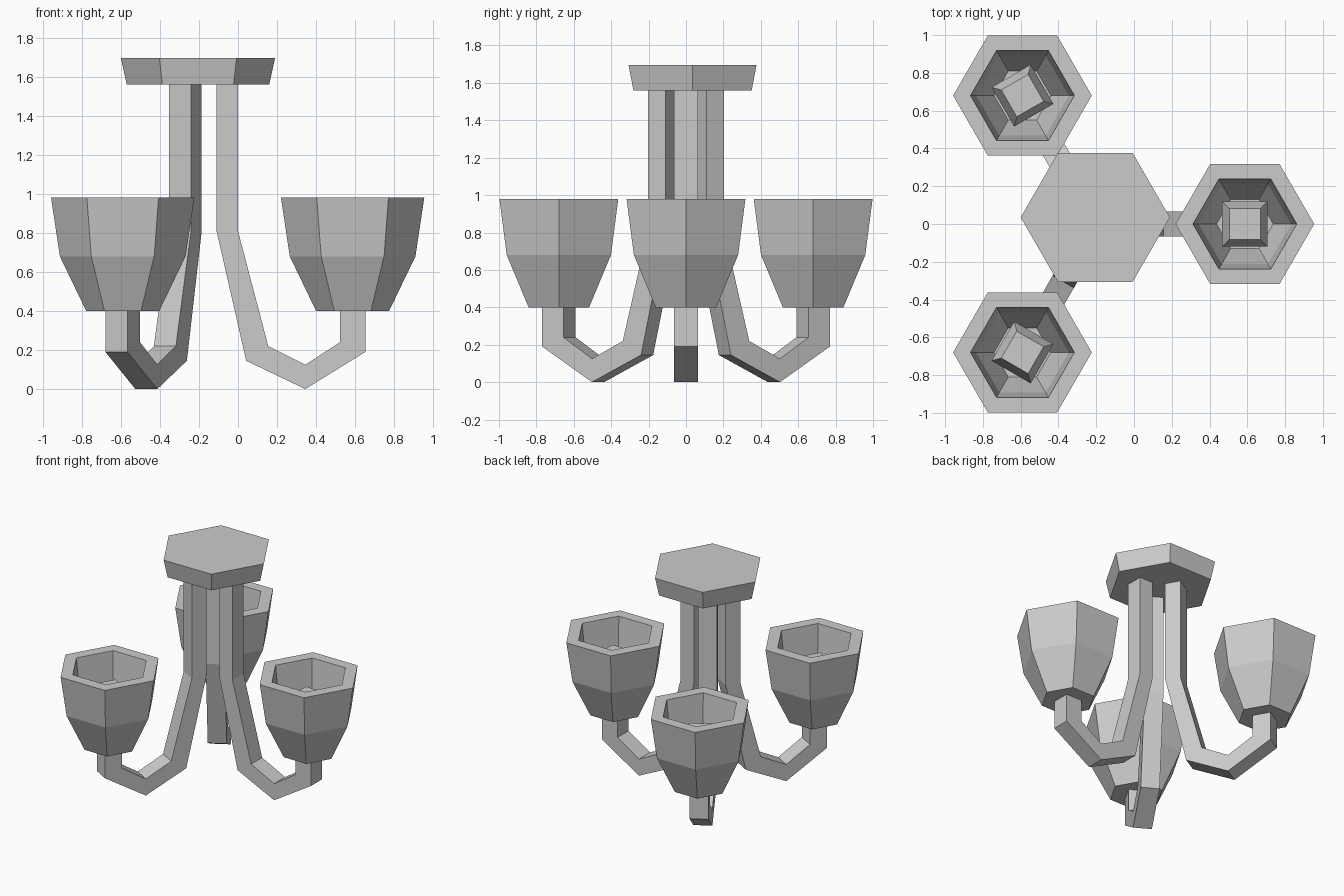
import bpy, bmesh
from math import cos, sin, pi, radians
from mathutils import Matrix

if "Cube" in bpy.data.objects:
    bpy.data.objects.remove(bpy.data.objects["Cube"])

AXIS_X = -0.198          # shared axis of the three arms
REACH = 0.785            # distance from axis to each shade


def finish(name, bm, matrix):
    bmesh.ops.recalc_face_normals(bm, faces=bm.faces)
    mesh = bpy.data.meshes.new(name)
    bm.to_mesh(mesh)
    bm.free()
    obj = bpy.data.objects.new(name, mesh)
    obj.matrix_world = matrix
    bpy.context.collection.objects.link(obj)
    return obj


def lathe(name, profile, sides, matrix, turn=0.0):
    """Faceted stack of rings from (radius, z) pairs, capped at both ends."""
    bm = bmesh.new()
    rings = [[bm.verts.new((r * cos(turn + 2 * pi * i / sides),
                            r * sin(turn + 2 * pi * i / sides), z))
              for i in range(sides)] for r, z in profile]
    for a, b in zip(rings, rings[1:]):
        for i in range(sides):
            j = (i + 1) % sides
            bm.faces.new((a[i], a[j], b[j], b[i]))
    bm.faces.new(rings[0])
    bm.faces.new(rings[-1])
    return finish(name, bm, matrix)


def bent_bar(name, inner, outer, width, matrix):
    """Square bar between two matching edge lines in the xz plane."""
    bm = bmesh.new()
    rings = []
    for (xa, za), (xb, zb) in zip(inner, outer):
        rings.append([bm.verts.new(p) for p in (
            (xa, -width / 2, za), (xb, -width / 2, zb),
            (xb, width / 2, zb), (xa, width / 2, za))])
    for a, b in zip(rings, rings[1:]):
        for i in range(4):
            j = (i + 1) % 4
            bm.faces.new((a[i], a[j], b[j], b[i]))
    bm.faces.new(rings[0])
    bm.faces.new(rings[-1])
    return finish(name, bm, matrix)


# ceiling plate
lathe("ceiling_plate", [(0.365, 1.56), (0.395, 1.695)], 6,
      Matrix.Translation((-0.205, 0.035, 0)))

# arm edges (upper and lower), shade wall and bulb profiles
upper = [(0.198, 1.57), (0.198, 0.81), (0.353, 0.22), (0.543, 0.125), (0.72, 0.24), (0.72, 0.47)]
lower = [(0.088, 1.57), (0.088, 0.81), (0.24, 0.145), (0.543, 0.0), (0.85, 0.19), (0.85, 0.47)]
shade = [(0.187, 0.40), (0.322, 0.68), (0.367, 0.98),
         (0.275, 0.98), (0.245, 0.69), (0.15, 0.46)]
bulb = [(0.065, 0.45), (0.12, 0.60), (0.12, 0.72), (0.082, 0.84)]

# three arms, each with shade and bulb
for n in range(3):
    base = Matrix.Translation((AXIS_X, 0, 0)) @ Matrix.Rotation(radians(120 * n), 4, 'Z')
    tip = base @ Matrix.Translation((REACH, 0, 0))
    bent_bar(f"arm_{n + 1}", upper, lower, 0.13, base)
    lathe(f"shade_{n + 1}", shade, 6, tip)
    lathe(f"bulb_{n + 1}", [(r * 2 ** 0.5, z) for r, z in bulb], 4, tip, pi / 4)
